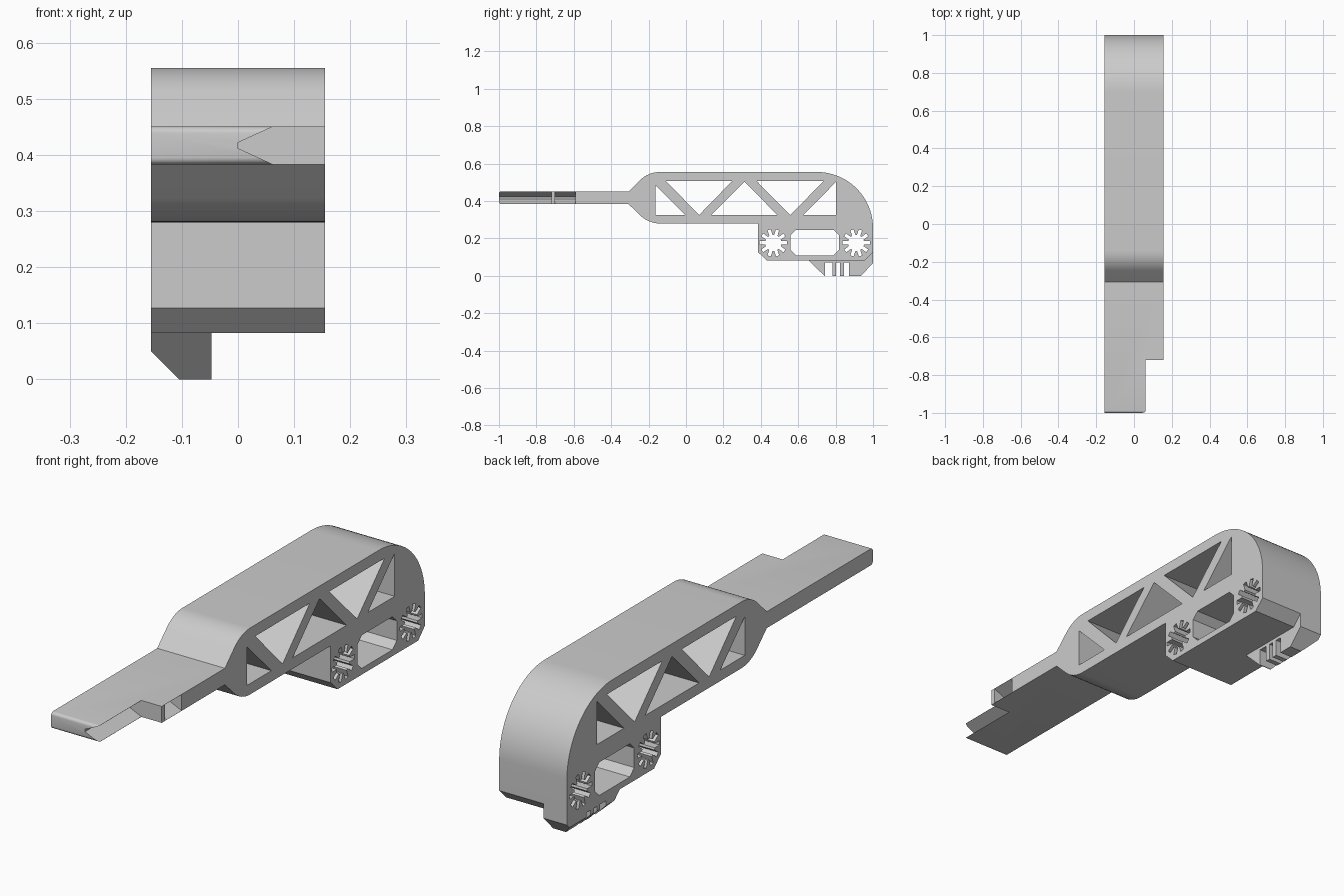
import bpy, bmesh
from math import sin, cos, pi, radians

if "Cube" in bpy.data.objects:
    bpy.data.objects.remove(bpy.data.objects["Cube"], do_unlink=True)

HALF = 0.155
grey = bpy.data.materials.new("plain grey")
grey.use_nodes = True
grey.diffuse_color = (0.6, 0.6, 0.6, 1)
grey.node_tree.nodes["Principled BSDF"].inputs["Base Color"].default_value = (0.6, 0.6, 0.6, 1)


def prism(name, points, axis, lo, hi):
    """Extrude a flat outline along an axis, from lo to hi."""
    place = {"x": lambda a, b, t: (t, a, b),
             "y": lambda a, b, t: (a, t, b),
             "z": lambda a, b, t: (a, b, t)}[axis]
    bm = bmesh.new()
    ends = [[bm.verts.new(place(a, b, t)) for a, b in points] for t in (lo, hi)]
    bm.faces.new(ends[0])
    bm.faces.new(ends[1][::-1])
    n = len(points)
    for i in range(n):
        j = (i + 1) % n
        bm.faces.new((ends[0][i], ends[1][i], ends[1][j], ends[0][j]))
    bmesh.ops.recalc_face_normals(bm, faces=bm.faces)
    mesh = bpy.data.meshes.new(name)
    bm.to_mesh(mesh)
    bm.free()
    mesh.materials.append(grey)
    obj = bpy.data.objects.new(name, mesh)
    bpy.context.collection.objects.link(obj)
    return obj


def cut(target, points, axis, lo, hi):
    """Cut a prism out of the target."""
    cutter = prism("cutter", points, axis, lo, hi)
    cutter.hide_render = True
    mod = target.modifiers.new("cut", "BOOLEAN")
    mod.operation, mod.solver, mod.object = "DIFFERENCE", "EXACT", cutter
    bpy.context.view_layer.objects.active = target
    bpy.ops.object.modifier_apply(modifier=mod.name)
    bpy.data.objects.remove(cutter, do_unlink=True)


def arc(cy, cz, r, start, end, steps):
    return [(cy + r * cos(radians(start + (end - start) * i / steps)),
             cz + r * sin(radians(start + (end - start) * i / steps)))
            for i in range(steps + 1)]


def rect(a0, a1, b0, b1):
    return [(a0, b0), (a1, b0), (a1, b1), (a0, b1)]


# Side outline of the body and tongue, clockwise from the tongue tip
TOP, BELLY, BOTTOM = 0.555, 0.28, 0.083
outline = (arc(-0.988, 0.395, 0.012, 270, 180, 5)
           + arc(-0.988, 0.439, 0.012, 180, 90, 5)
           + [(-0.307, 0.451)]
           + arc(-0.14, TOP - 0.15, 0.15, 135, 90, 10)
           + arc(0.70, TOP - 0.30, 0.30, 90, 0, 24)
           + [(1.0, 0.127), (0.957, BOTTOM), (0.43, BOTTOM), (0.385, 0.127), (0.385, BELLY)]
           + arc(-0.14, BELLY + 0.15, 0.15, 270, 225, 10)
           + [(-0.307, 0.383)])
body = prism("body", outline, "x", -HALF, HALF)

# Truss windows
LO, HI = 0.325, 0.508
windows = [
    [(-0.163, LO), (-0.003, LO), (-0.163, 0.485)],
    [(-0.108, HI), (0.248, HI), (0.07, LO)],
    [(0.136, LO), (0.489, LO), (0.312, 0.503)],
    [(0.376, HI), (0.738, HI), (0.557, LO)],
    [(0.627, LO), (0.803, LO), (0.803, 0.503)],
]
# Eight-sided window
y0, y1, z0, z1, c = 0.56, 0.817, 0.109, 0.246, 0.028
windows.append([(y0 + c, z0), (y1 - c, z0), (y1, z0 + c), (y1, z1 - c),
                (y1 - c, z1), (y0 + c, z1), (y0, z1 - c), (y0, z0 + c)])


# Splined shaft holes
def spline_hole(cy, cz, teeth=10, inner=0.042, outer=0.073, half_width=0.009):
    points = []
    for i in range(teeth):
        t = 2 * pi * i / teeth
        for r, w in ((inner, -1), (outer, -1), (outer, 1), (inner, 1)):
            s = w * half_width
            points.append((cy + r * cos(t) - s * sin(t), cz + r * sin(t) + s * cos(t)))
    return points


windows += [spline_hole(0.467, 0.176), spline_hole(0.91, 0.176)]
for window in windows:
    cut(body, window, "x", -0.3, 0.3)

# Tongue: narrowed tip, V groove along it, and matching V pocket behind
cut(body, rect(0.062, 0.3, -1.2, -0.72), "z", 0.3, 0.5)


def vee(mouth):
    apex = mouth - 0.062
    return [(apex, 0.412), (apex, 0.422), (mouth, 0.4505), (mouth + 0.02, 0.4505),
            (mouth + 0.02, 0.3835), (mouth, 0.3835)]


cut(body, vee(0.062), "y", -1.1, -0.7201)
cut(body, vee(HALF), "y", -0.70, -0.59)

# Foot under one side, with a chamfered outer edge and cross slots
foot = prism("foot", [(0.655, BOTTOM), (0.74, 0), (0.935, 0), (1.0, 0.067),
                      (1.0, 0.127), (0.957, BOTTOM)], "x", -HALF, -0.047)
cut(foot, [(-0.2, 0.095), (-0.2, -0.05), (-0.055, -0.05)], "y", 0.5, 1.2)
for a, b in ((0.743, 0.782), (0.803, 0.823), (0.845, 0.872)):
    cut(foot, rect(a, b, -0.1, 0.07), "x", -0.3, 0.3)

# Smooth the curves, keep the edges sharp
for obj in (body, foot):
    bpy.ops.object.select_all(action="DESELECT")
    obj.select_set(True)
    bpy.context.view_layer.objects.active = obj
    bpy.ops.object.shade_smooth_by_angle(angle=radians(25))
